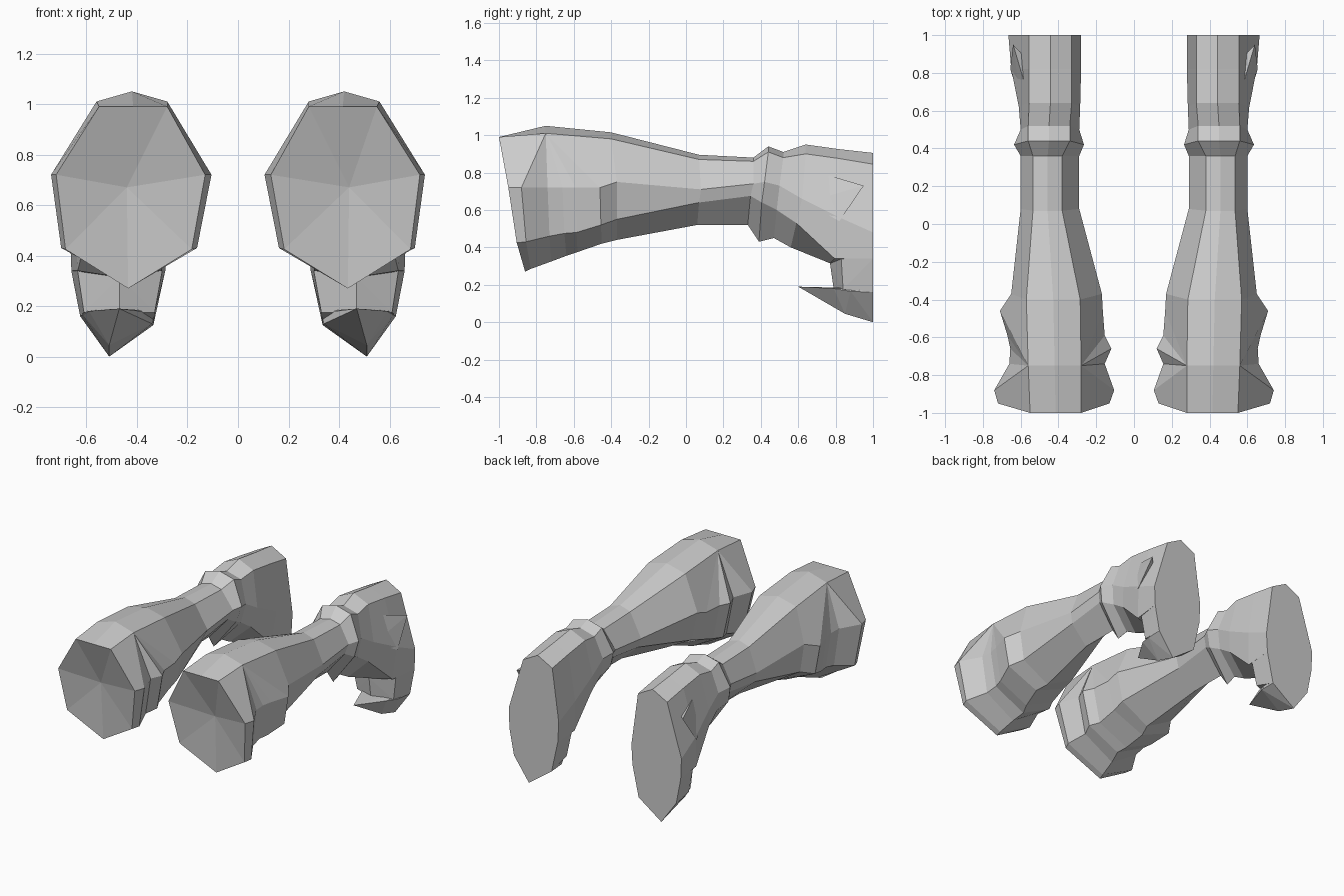
import bpy, bmesh


def finish(name, bm):
    """Turn a bmesh into a flat-shaded object mirrored to the other side."""
    bmesh.ops.remove_doubles(bm, verts=bm.verts, dist=0.0005)
    bmesh.ops.recalc_face_normals(bm, faces=bm.faces)
    me = bpy.data.meshes.new(name)
    bm.to_mesh(me)
    bm.free()
    ob = bpy.data.objects.new(name, me)
    bpy.context.collection.objects.link(ob)
    ob.modifiers.new("Mirror", 'MIRROR').use_mirror_merge = False
    return ob


def ring(yt, ym, yb, xi, xo, si, so, zt, zs, zm, zl, zb, inset=0.09):
    """Eight-sided section: top, shoulders, sides, lower corners, bottom.
    yt/ym/yb slant it, xi/xo are side limits, si/so shoulder limits."""
    w, c, yl = (xo - xi) * inset, (si + so) / 2, (ym + yb) / 2
    cb = (xi + xo) / 2 + 0.01
    return [(c, yt, zt), (so, yt, zs), (xo, ym, zm), (xo - w * .7, yl, zl),
            (cb, yb, zb), (xi + w, yl, zl), (xi, ym, zm), (si, yt, zs)]


def loft(name, rows, front_fan=None):
    bm = bmesh.new()
    rings = [[bm.verts.new(p) for p in ring(*r)] for r in rows]
    for a, b in zip(rings, rings[1:]):
        for i in range(8):
            j = (i + 1) % 8
            bm.faces.new((a[i], a[j], b[j], b[i]))
    bm.faces.new(rings[-1])
    if front_fan:
        hub = bm.verts.new(front_fan)
        for i in range(8):
            bm.faces.new((rings[0][i], rings[0][(i + 1) % 8], hub))
    else:
        bm.faces.new(rings[0])
    return finish(name, bm)


def hull(name, points):
    bm = bmesh.new()
    for p in points:
        bm.verts.new(p)
    bmesh.ops.convex_hull(bm, input=bm.verts)
    loose = [v for v in bm.verts if not v.link_faces]
    bmesh.ops.delete(bm, geom=loose, context='VERTS')
    return finish(name, bm)


# Forearm: flared elbow end; side knobs fan out from one shared shoulder line
fan = (.28, .56, 1.05, 1.01)
loft("forearm", [
    (-1.0, -.95, -.86, .13, .72, .28, .55, .99, .99, .72, .425, .27),
    (-.75, -.88, -.83, .105, .74, *fan, .72, .43, .285),
    (-.75, -.74, -.72, .155, .66, *fan, .72, .46, .325),
    (-.75, -.66, -.64, .12, .655, *fan, .72, .475, .355),
    (-.75, -.59, -.58, .155, .67, *fan, .72, .48, .375),
    (-.75, -.46, -.45, .165, .71, *fan, .72, .52, .42),
    (-.40, -.37, -.37, .17, .65, .285, .57, 1.015, .98, .75, .55, .44),
    (.07, .08, .06, .29, .60, .38, .535, .895, .87, .71, .64, .52),
    (.36, .36, .33, .29, .60, .38, .535, .88, .86, .74, .675, .52),
], front_fan=(.44, -.88, .67))

# Wrist band and hand, ending in a flat face at the back
loft("wrist_and_hand", [
    (.36, .36, .33, .29, .60, .38, .535, .88, .86, .74, .675, .52),
    (.44, .42, .39, .265, .635, .34, .56, .94, .91, .75, .64, .43),
    (.52, .50, .47, .29, .60, .34, .56, .91, .88, .73, .60, .45),
    (.64, .62, .56, .285, .61, .33, .555, .95, .90, .66, .53, .40),
    (.82, .82, .77, .28, .65, .33, .555, .925, .875, .56, .34, .315, .06),
    (1.0, 1.0, 1.0, .28, .665, .33, .555, .905, .845, .48, .34, .30, .02),
])

# Finger block hanging under the hand
hull("fingers", [
    (.30, .83, .34), (.635, .83, .34), (.47, .77, .315), (.288, 1, .34), (.66, 1, .34),
    (.33, .84, .175), (.61, .84, .175), (.47, .79, .175), (.335, 1, .125), (.625, 1, .16),
])

# Hooked fingertips pointing forward
hull("fingertips", [
    (.39, .79, .18), (.59, .79, .18), (.47, .60, .19), (.51, .85, .045), (.51, 1, 0),
    (.335, 1, .125), (.625, 1, .16), (.34, .88, .13), (.615, .88, .165),
    (.33, 1, .18), (.625, 1, .18),
])

# Thumb fin on the outer side of the hand
hull("thumb", [
    (.56, .68, .81), (.64, .95, .73), (.655, .82, .54), (.50, .80, .70), (.60, .64, .64),
])
